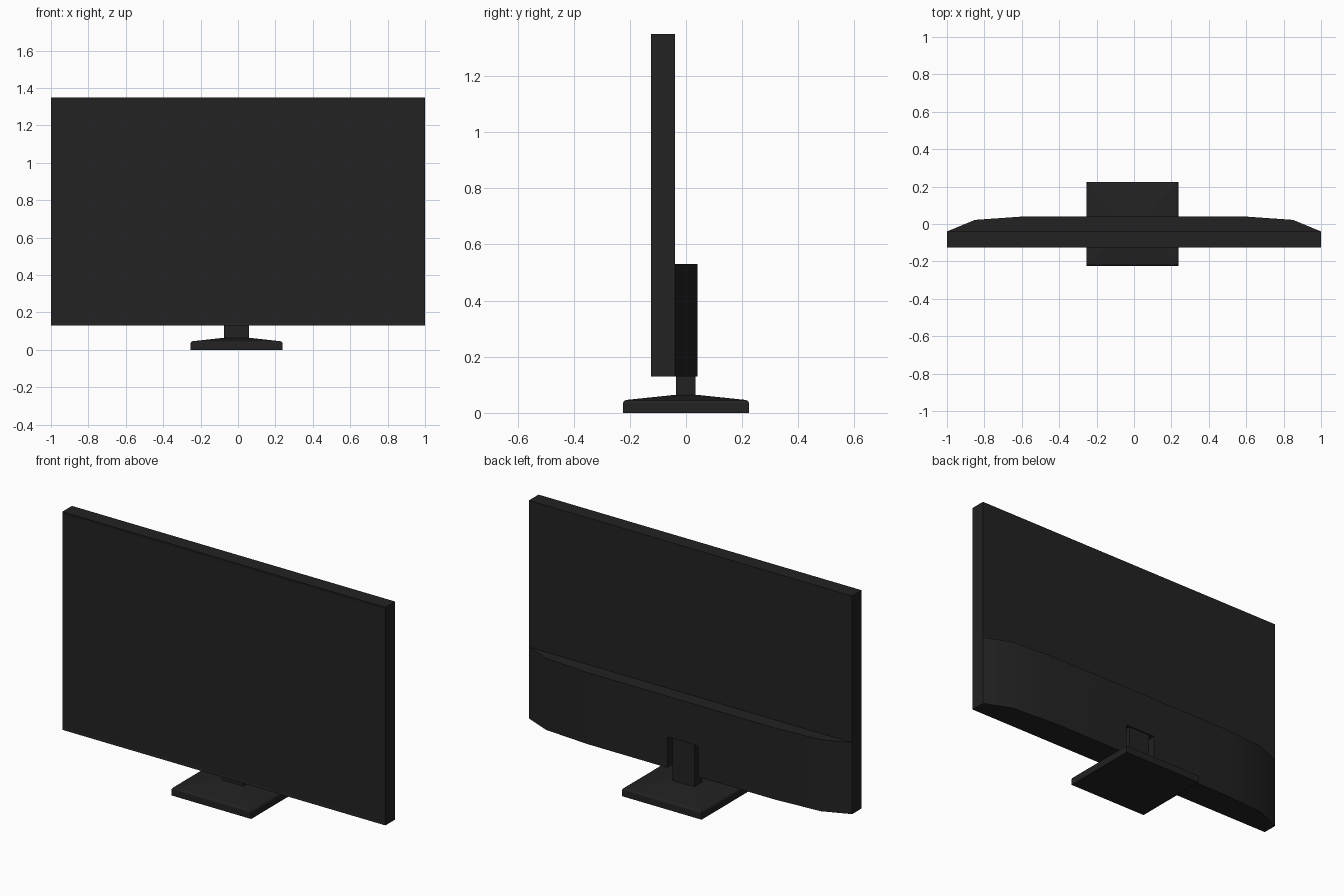
import bpy, bmesh, math

if "Cube" in bpy.data.objects:
    bpy.data.objects.remove(bpy.data.objects["Cube"])

# one dark plastic for the whole set
black = bpy.data.materials.new("black plastic")
black.diffuse_color = (0.0159, 0.0159, 0.0159, 1)
black.use_nodes = True
black.node_tree.nodes["Principled BSDF"].inputs["Base Color"].default_value = black.diffuse_color


def finish(bm, name):
    bmesh.ops.recalc_face_normals(bm, faces=bm.faces)
    mesh = bpy.data.meshes.new(name)
    bm.to_mesh(mesh)
    bm.free()
    mesh.materials.append(black)
    obj = bpy.data.objects.new(name, mesh)
    bpy.context.collection.objects.link(obj)
    return obj


def loft(name, rings):
    """Closed solid through rings of equal point count."""
    bm = bmesh.new()
    loops = [[bm.verts.new(p) for p in ring] for ring in rings]
    for a, b in zip(loops, loops[1:]):
        for i in range(len(a)):
            j = (i + 1) % len(a)
            bm.faces.new((a[i], a[j], b[j], b[i]))
    bm.faces.new(loops[0])
    bm.faces.new(loops[-1])
    return finish(bm, name)


def rect(x0, x1, y0, y1, z):
    return [(x0, y0, z), (x1, y0, z), (x1, y1, z), (x0, y1, z)]


def box(name, x0, x1, y0, y1, z0, z1):
    return loft(name, [rect(x0, x1, y0, y1, z0), rect(x0, x1, y0, y1, z1)])


def select(obj):
    bpy.ops.object.select_all(action='DESELECT')
    obj.select_set(True)
    bpy.context.view_layer.objects.active = obj


# flat display panel with a barely recessed screen
panel = box("display_panel", -1, 1, -0.125, -0.04, 0.13, 1.35)
bm = bmesh.new()
bm.from_mesh(panel.data)
front = [f for f in bm.faces if f.normal.y < -0.9]
bmesh.ops.inset_region(bm, faces=front, thickness=0.02, depth=0)
bmesh.ops.translate(bm, verts=front[0].verts, vec=(0, 0.002, 0))
bm.to_mesh(panel.data)
bm.free()

# rear housing: curved plan profile, mirrored about x = 0
half = [(1, -0.04), (0.85, 0.022), (0.58, 0.041)]
plan = half + [(-x, y) for x, y in reversed(half)]
housing = loft("rear_housing", [[(x, y, z) for x, y in plan] for z in (0.13, 0.53)])

# notch in the housing for the neck
cutter = box("neck_notch_cutter", -0.104, 0.087, -0.0385, 0.1, 0.05, 0.303)
cutter.hide_render = True
mod = housing.modifiers.new("notch", 'BOOLEAN')
mod.operation = 'DIFFERENCE'
mod.solver = 'EXACT'
mod.object = cutter
select(housing)
bpy.ops.object.modifier_apply(modifier=mod.name)
bpy.data.objects.remove(cutter)
select(housing)
bpy.ops.object.shade_smooth_by_angle(angle=math.radians(30))

# neck, standing in the notch
CX = -0.0075
box("stand_neck", CX - 0.0675, CX + 0.0675, -0.036, 0.034, 0.055, 0.303)

# base: slab with a softened rim and a shallow slope up to the neck
base_rings = [(0.246, 0.224, 0), (0.246, 0.224, 0.036), (0.243, 0.221, 0.042),
              (0.236, 0.214, 0.046), (0.075, 0.042, 0.064)]
loft("stand_base", [rect(CX - w, CX + w, -d, d, z) for w, d, z in base_rings])
